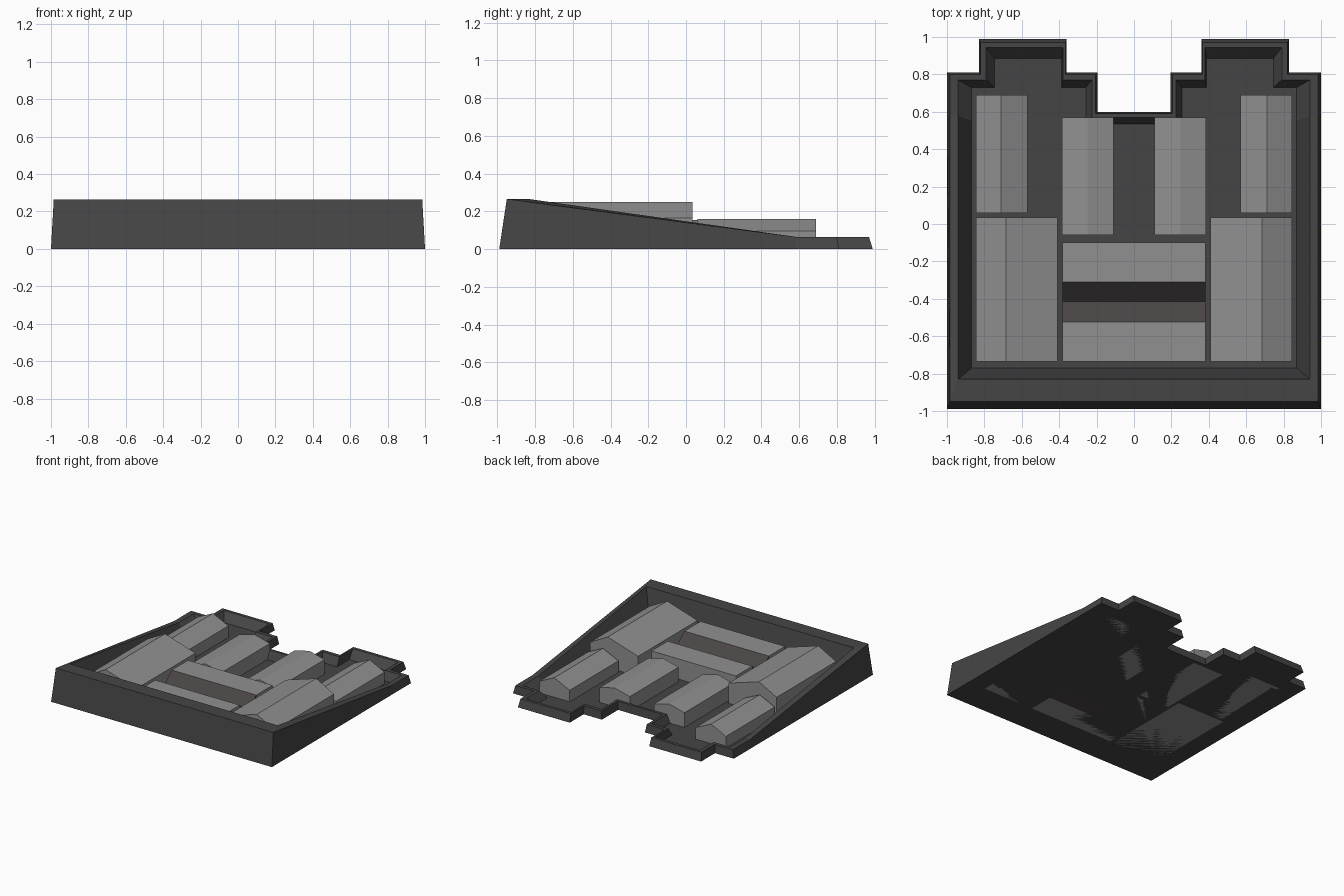
import bpy

if "Cube" in bpy.data.objects:
    bpy.data.objects.remove(bpy.data.objects["Cube"])


def material(name, color):
    m = bpy.data.materials.new(name)
    m.diffuse_color = (*color, 1)
    m.use_nodes = True
    m.node_tree.nodes["Principled BSDF"].inputs["Base Color"].default_value = m.diffuse_color
    return m


DARK = material("dark_wall", (0.06, 0.06, 0.06))
SLATE = material("dark_roof", (0.07, 0.06, 0.06))
LIGHT = material("light_roof", (0.28, 0.28, 0.28))


def make(name, verts, faces, mat):
    me = bpy.data.meshes.new(name)
    me.from_pydata(verts, [], faces)
    me.materials.append(mat)
    ob = bpy.data.objects.new(name, me)
    bpy.context.collection.objects.link(ob)
    return ob


def prism(name, profile, a, b, axis, mat):
    """Extrude a closed (u, z) profile from a to b along the y or x axis."""
    n = len(profile)
    if axis == "y":
        verts = [(u, t, z) for t in (a, b) for u, z in profile]
    else:
        verts = [(t, u, z) for t in (b, a) for u, z in profile]
    faces = [tuple(range(n)), tuple(range(2 * n - 1, n - 1, -1))]
    faces += [(i, i + n, (i + 1) % n + n, (i + 1) % n) for i in range(n)]
    return make(name, verts, faces, mat)


def house_pair(name, x0, ridge_x, x1, y0, y1, eave, ridge):
    """Gabled block mirrored to both sides."""
    ob = prism(name, [(x0, 0), (x1, 0), (x1, eave), (ridge_x, ridge), (x0, eave)],
               y0, y1, "y", LIGHT)
    mod = ob.modifiers.new("mirror", "MIRROR")
    mod.use_mirror_merge = False


def ring(half):
    return half + [(-x, y, z) for x, y, z in reversed(half)]


# Perimeter wall: four stacked outlines (right half each, front corner first)
LOW, HIGH = 0.065, 0.265


def outline(pts, front_z, z):
    return ring([(x, y, front_z if i == 0 else z) for i, (x, y) in enumerate(pts)])


outer_base = outline([(1, -.99), (1, .58), (1, .81), (.83, .81), (.83, .99),
                      (.36, .99), (.36, .81), (.195, .81), (.195, .6)], 0, 0)
outer_top = outline([(.985, -.95), (.985, .58), (.985, .8), (.82, .8), (.82, .97),
                     (.365, .97), (.365, .8), (.205, .8), (.205, .59)], HIGH, LOW)
inner_top = outline([(.94, -.83), (.94, .58), (.94, .77), (.79, .77), (.79, .945),
                     (.38, .945), (.38, .77), (.225, .77), (.225, .57)], HIGH, LOW)
inner_base = outline([(.87, -.77), (.87, .55), (.87, .73), (.745, .73), (.745, .885),
                      (.387, .885), (.387, .73), (.257, .73), (.257, .535)], 0, 0)
rings = [outer_base, outer_top, inner_top, inner_base]
n = len(outer_base)
faces = []
for r in range(4):
    s = (r + 1) % 4
    for i in range(n):
        j = (i + 1) % n
        faces.append((r * n + i, r * n + j, s * n + j, s * n + i))
make("perimeter_wall", sum(rings, []), faces, DARK)

# Courtyard floor
make("courtyard_floor", inner_base, [tuple(range(n))], DARK)

# Side wings and rear halls
house_pair("front_wing", .41, .685, .845, -.735, .035, .165, .25)
house_pair("back_wing", .57, .71, .845, .06, .69, .095, .16)
house_pair("inner_hall", .11, .2475, .385, -.06, .57, .12, .155)

# Central block: two flat slabs with a dark valley roof between
TOP, DIP = .165, .07
W = .383
prism("front_slab", [(-.735, 0), (-.525, 0), (-.525, TOP), (-.735, TOP)], -W, W, "x", LIGHT)
prism("back_slab", [(-.31, 0), (-.1, 0), (-.1, TOP), (-.31, TOP)], -W, W, "x", LIGHT)
prism("valley_roof", [(-.525, 0), (-.31, 0), (-.31, TOP), (-.415, DIP), (-.525, TOP)],
      -W, W, "x", SLATE)
